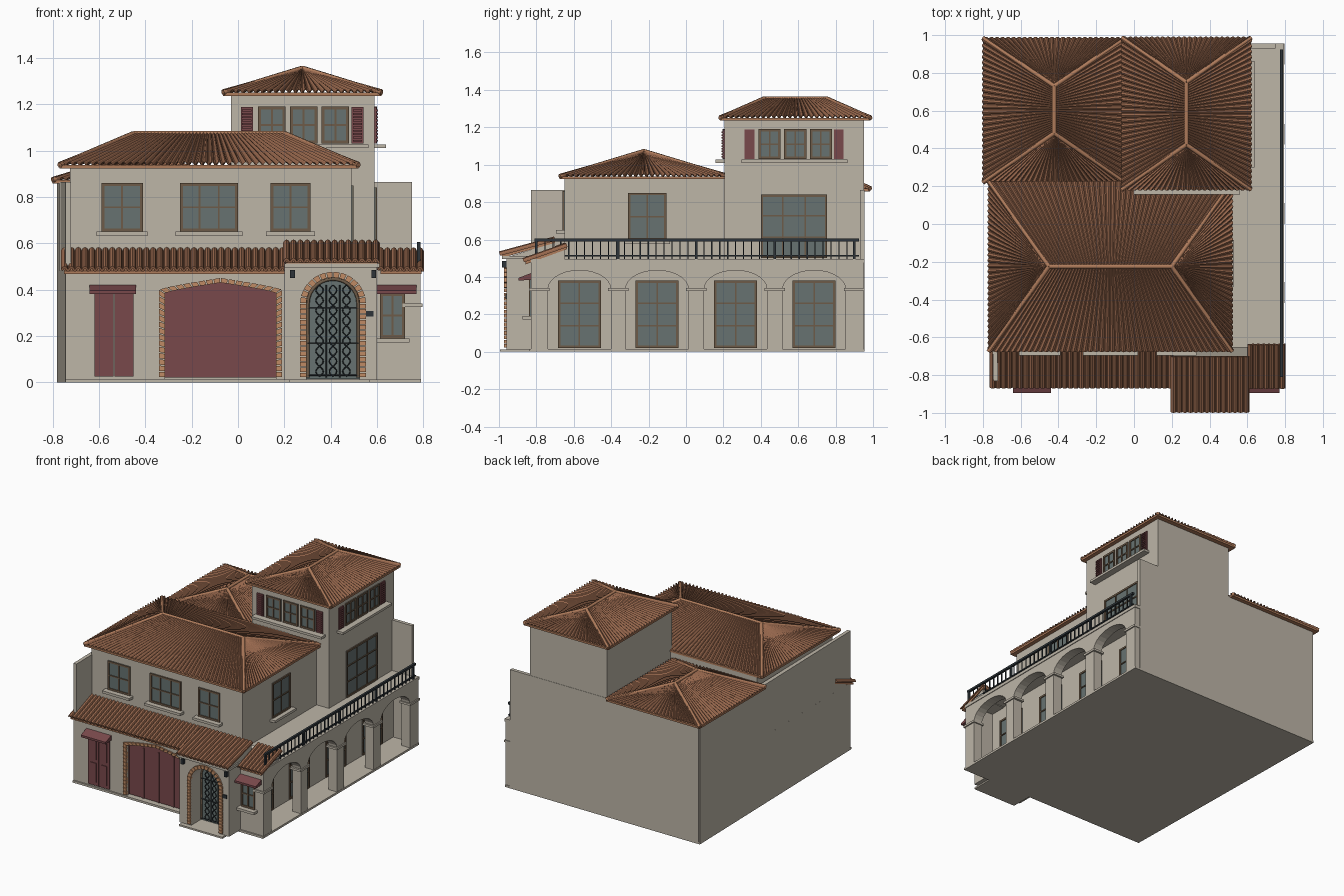
import bpy, bmesh, math
from mathutils import Vector

if "Cube" in bpy.data.objects:
    bpy.data.objects.remove(bpy.data.objects["Cube"])


def material(name, *rgb):
    m = bpy.data.materials.new(name)
    m.use_nodes = True
    m.diffuse_color = (*rgb, 1)
    m.node_tree.nodes["Principled BSDF"].inputs["Base Color"].default_value = (*rgb, 1)
    return m


STUCCO = material("warm stucco", .51, .465, .39)
TILE = material("terracotta tile", .33, .145, .078)
CAP = material("pale terracotta", .43, .2, .105)
RED = material("dark red wood", .19, .065, .07)
GLASS = material("grey glass", .135, .17, .165)
FRAME = material("brown frame", .155, .105, .065)
IRON = material("black iron", .026, .034, .04)
BRICK = material("orange brick", .53, .26, .13)


def finish(name, bm, mat):
    bmesh.ops.recalc_face_normals(bm, faces=bm.faces)
    mesh = bpy.data.meshes.new(name)
    bm.to_mesh(mesh)
    bm.free()
    mesh.materials.append(mat)
    ob = bpy.data.objects.new(name, mesh)
    bpy.context.collection.objects.link(ob)
    return ob


def add_prism(bm, pts, axis, a, b):
    place = {"x": lambda u, v, w: (w, u, v), "y": lambda u, v, w: (u, w, v),
             "z": lambda u, v, w: (u, v, w)}[axis]
    lo = [bm.verts.new(place(u, v, a)) for u, v in pts]
    hi = [bm.verts.new(place(u, v, b)) for u, v in pts]
    bm.faces.new(lo)
    bm.faces.new(hi)
    for i in range(len(pts)):
        j = (i + 1) % len(pts)
        bm.faces.new((lo[i], lo[j], hi[j], hi[i]))


def prism(name, pts, axis, a, b, mat):
    bm = bmesh.new()
    add_prism(bm, pts, axis, a, b)
    return finish(name, bm, mat)


def boxes(name, items, mat):
    bm = bmesh.new()
    for x0, x1, y0, y1, z0, z1 in items:
        add_prism(bm, [(x0, y0), (x1, y0), (x1, y1), (x0, y1)], "z", z0, z1)
    return finish(name, bm, mat)


def on_wall(side, p, u0, u1, z0, z1, d0, d1):
    """Box extents on a front (-y) or right (+x) wall at plane p, d outward."""
    if side == "front":
        return (u0, u1, p - d1, p - d0, z0, z1)
    return (p + d0, p + d1, u0, u1, z0, z1)


def rod(name, paths, radius, mat):
    cu = bpy.data.curves.new(name, "CURVE")
    cu.dimensions = "3D"
    cu.bevel_depth, cu.bevel_resolution, cu.use_fill_caps = radius, 1, True
    for path in paths:
        s = cu.splines.new("POLY")
        s.points.add(len(path) - 1)
        for q, co in zip(s.points, path):
            q.co = (*co, 1)
    cu.materials.append(mat)
    ob = bpy.data.objects.new(name, cu)
    bpy.context.collection.objects.link(ob)


def window(name, side, p, u0, u1, z0, z1, cols, rows, sill=0):
    f, m = .013, .004
    boxes(name + "_glass", [on_wall(side, p, u0, u1, z0, z1, -.01, .003)], GLASS)
    bars = [(u0, u0 + f, z0, z1), (u1 - f, u1, z0, z1), (u0, u1, z0, z0 + f), (u0, u1, z1 - f, z1)]
    for i in range(1, cols):
        c = u0 + (u1 - u0) * i / cols
        bars.append((c - m, c + m, z0 + f, z1 - f))
    for i in range(1, rows):
        c = z0 + (z1 - z0) * i / rows
        bars.append((u0 + f, u1 - f, c - m, c + m))
    boxes(name + "_frame", [on_wall(side, p, *b, 0, .009) for b in bars], FRAME)
    if sill:
        boxes(name + "_sill", [on_wall(side, p, u0 - .02, u1 + .02, z0 - .018, z0, 0, sill)], STUCCO)


def tiles(name, e0, e1, r0, r1, n, amp=.014):
    """Barrel tiles running from the eave e0-e1 to the ridge r0-r1."""
    e0, e1, r0, r1 = map(Vector, (e0, e1, r0, r1))
    up = (e1 - e0).cross((r0 + r1) / 2 - e0).normalized()
    if up.z < 0:
        up = -up
    taper = max(.35, min(1, (r1 - r0).length / (e1 - e0).length))
    bm, last = bmesh.new(), None
    for k in range(5 * n + 1):
        t, h = k / (5 * n), (0, .75, 1, .75, 0)[k % 5] * amp
        pair = [bm.verts.new(e0.lerp(e1, t) + up * h), bm.verts.new(r0.lerp(r1, t) + up * h * taper)]
        if last:
            bm.faces.new((last[0], pair[0], pair[1], last[1]))
        last = pair
    return finish(name, bm, TILE)


def hip_roof(name, x0, x1, y0, y1, z0, z1, axis, a, b):
    c = [(x0, y0, z0), (x1, y0, z0), (x1, y1, z0), (x0, y1, z0)]
    if axis == "x":
        p, q = (a, (y0 + y1) / 2, z1), (b, (y0 + y1) / 2, z1)
        tops = [(p, q), (q, q), (q, p), (p, p)]
    else:
        p, q = ((x0 + x1) / 2, a, z1), ((x0 + x1) / 2, b, z1)
        tops = [(p, p), (p, q), (q, q), (q, p)]
    for i, word in enumerate(("front", "right", "back", "left")):
        e0, e1 = c[i], c[(i + 1) % 4]
        n = round((Vector(e1) - Vector(e0)).length / .029)
        tiles(f"{name}_{word}_tiles", e0, e1, *tops[i], n)
    boxes(name + "_eave", [(x0, x1, y0, y1, z0 - .014, z0)], CAP)
    ends = [p, q, q, p] if axis == "x" else [p, p, q, q]
    rod(name + "_ridge_caps", [(p, q)] + list(zip(c, ends)), .012, CAP)


def shed_roof(name, x0, x1, y0, y1, z0, z1):
    ob = tiles(name + "_tiles", (x0, y0, z0), (x1, y0, z0), (x0, y1, z1), (x1, y1, z1), round((x1 - x0) / .029))
    mod = ob.modifiers.new("thickness", "SOLIDIFY")
    mod.thickness, mod.offset = .01, 0
    prism(name + "_underside", [(y0 + .01, z0 - .016), (y0 + .01, z0 - .002), (y1, z1 - .002), (y1, z1 - .016)],
          "x", x0 + .01, x1 - .01, CAP)


def arch(c, half, spring, rise, steps=14):
    return [(c - half * math.cos(math.pi * i / steps), spring + rise * math.sin(math.pi * i / steps))
            for i in range(steps + 1)]


def brick_trim(name, inner, outer, y0, y1):
    bm = bmesh.new()
    for i in range(len(inner) - 1):
        a, b, c, d = map(Vector, (inner[i], inner[i + 1], outer[i + 1], outer[i]))
        add_prism(bm, [a.lerp(b, .08), a.lerp(b, .92), d.lerp(c, .92), d.lerp(c, .08)], "y", y0, y1)
    finish(name, bm, BRICK)


def jambs(path, z0, n):
    """Add evenly stepped vertical legs to an arch path."""
    (xa, za), (xb, zb) = path[0], path[-1]
    left = [(xa, z0 + (za - z0) * i / n) for i in range(n)]
    right = [(xb, zb + (z0 - zb) * i / n) for i in range(1, n + 1)]
    return left + path + right


# Ground floor body, base slab and steps
prism("base_slab", [(-.745, -.84), (.79, -.84), (.79, .955), (-.78, .955)], "z", 0, .015, STUCCO)
boxes("porch_step", [(.22, .57, -.995, -.83, 0, .012)], STUCCO)
prism("ground_floor", [(-.746, -.79), (.6, -.79), (.6, .95), (-.78, .95)], "z", .01, .49, STUCCO)
prism("left_party_wall", [(-.745, -.83), (-.72, -.83), (-.745, .95), (-.78, .95)], "z", .01, .865, STUCCO)
boxes("back_wall", [(-.77, .75, .93, .955, .01, .865)], STUCCO)

# Front wall with garage opening
def garage_path(half, spring, rise, n=8):
    side = [(half * (1 - i / n), spring + rise * (i / n) ** .8) for i in range(n + 1)]
    return [(-.075 - u, z) for u, z in side] + [(-.075 + u, z) for u, z in side[-2::-1]]

g_in, g_out = garage_path(.24, .385, .045), garage_path(.265, .4, .05)
prism("front_wall", [(-.745, .01)] + [(-.315, .01)] + g_in + [(.165, .01), (.6, .01), (.6, .49), (-.745, .49)],
      "y", -.83, -.79, STUCCO)
brick_trim("garage_brick_trim", jambs(g_in, .02, 14), jambs(g_out, .02, 14), -.84, -.815)
prism("garage_door", [(-.315, .02)] + g_in + [(.165, .02)], "y", -.806, -.785, RED)
boxes("garage_door_rails", [(-.315 + .12 * i - .006, -.315 + .12 * i + .006, -.812, -.8, .02, .385)
                            for i in range(5)], RED)

# Side door and awnings
boxes("side_door", [(-.62, -.538, -.838, -.82, .025, .38), (-.532, -.45, -.838, -.82, .025, .38)], RED)
boxes("side_door_panels", [(x, x + .045, -.843, -.83, z, z + .14) for x in (-.6, -.514) for z in (.05, .215)], RED)
for name, xa, xb in (("left", -.64, -.44), ("right", .59, .77)):
    prism(name + "_awning", [(-.895, .38), (-.895, .395), (-.83, .42), (-.83, .385)], "x", xa, xb, RED)

# Entrance porch
p_in, p_out = arch(.41, .115, .34, .112), arch(.41, .142, .34, .137)
prism("porch_wall", [(.2, .01), (.295, .01)] + p_in + [(.525, .01), (.6, .01), (.6, .5), (.2, .5)],
      "y", -.96, -.83, STUCCO)
brick_trim("porch_brick_trim", jambs(p_in, .02, 14), jambs(p_out, .02, 14), -.972, -.95)
prism("entrance_glass", [(.295, .015)] + p_in + [(.525, .015)], "y", -.85, -.828, GLASS)
rod("entrance_frame", [[(x, -.852, z) for x, z in jambs(arch(.41, .108, .34, .105), .02, 2)]], .007, FRAME)
scroll = [[(c + s * .016 * math.sin(i * math.pi / 6), -.858, .025 + i * .0073) for i in range(55)]
          for c in (.352, .41, .468) for s in (-1, 1)]
rod("entrance_grille", scroll + [[(x, -.856, .02), (x, -.856, .42)] for x in (.381, .439)]
    + [[(.3, -.856, z), (.52, -.856, z)] for z in (.03, .17, .32)], .003, IRON)
boxes("porch_beam", [(.2, .61, -.985, -.83, .495, .512)], STUCCO)
boxes("porch_lanterns", [(x - .01, x + .01, -.985, -.96, .45, .485) for x in (.235, .585)], IRON)
boxes("wall_plaque", [(.547, .585, -.966, -.958, .283, .308)], IRON)
prism("porch_gable", [(-.96, .49), (-.7, .49), (-.7, .585), (-.96, .505)], "x", .21, .6, STUCCO)

# Tiled sheds over the front
shed_roof("front_shed", -.76, .21, -.865, -.645, .483, .565)
shed_roof("right_shed", .605, .802, -.868, -.635, .483, .565)
shed_roof("porch_shed", .198, .612, -.995, -.7, .518, .598)
prism("front_shed_wedge", [(-.83, .47), (-.65, .47), (-.65, .55), (-.83, .483)], "x", -.72, .6, STUCCO)
prism("right_shed_wedge", [(-.83, .47), (-.65, .47), (-.65, .55), (-.83, .483)], "x", .6, .785, STUCCO)

# Side gallery with arches
centres = [-.57, -.155, .265, .685]
outline = [(-.83, .01)]
for c in centres:
    outline += [(c - .168, .01)] + arch(c, .168, .335, .1) + [(c + .168, .01)]
outline += [(.95, .01), (.95, .49), (-.83, .49)]
prism("gallery_arcade", outline, "x", .72, .788, STUCCO)
boxes("gallery_front_wall", [(.59, .788, -.83, -.77, .01, .49)], STUCCO)
boxes("gallery_deck", [(.49, .793, -.83, .955, .475, .497)], STUCCO)
edges = [-.785] + [(a + b) / 2 for a, b in zip(centres, centres[1:])] + [.9]
boxes("pier_capitals", [(.71, .797, e - .055, e + .055, .325, .34) for e in edges], STUCCO)
for i, c in enumerate(centres):
    window(f"gallery_window_{i + 1}", "right", .6, c - .115, c + .115, .02, .38, 2, 3)
window("right_front_window", "front", -.83, .612, .72, .19, .385, 2, 2, .045)

# Balcony railing
boxes("balcony_railing", [(.772, .788, -.81, .925, .59, .605), (.775, .785, -.81, .925, .51, .518)]
      + [(.777, .783, y, y + .006, .495, .595) for y in [-.8 + .0425 * i for i in range(41)]]
      + [(.773, .787, e - .007, e + .007, .495, .6) for e in edges[1:] + [-.8]], IRON)

# Upper front block
boxes("upper_front_block", [(-.725, .49, -.65, .22, .48, .925)], STUCCO)
for i, (a, b, n) in enumerate(((-.59, -.41, 2), (-.25, 0, 3), (.14, .312, 2))):
    window(f"upper_window_{i + 1}", "front", -.65, a, b, .65, .86, n, 2, .045)
window("upper_side_window", "right", .49, -.31, -.105, .595, .85, 2, 2, .04)
hip_roof("front_roof", -.77, .52, -.675, .225, .937, 1.073, "x", -.45, .2)

# Rear block and tower
boxes("rear_block", [(-.77, -.03, .22, .95, .48, .865)], STUCCO)
hip_roof("rear_roof", -.8, -.045, .22, .985, .872, .995, "y", .48, .73)
boxes("tower", [(-.03, .59, .205, .953, .48, 1.24)], STUCCO)
hip_roof("tower_roof", -.065, .62, .182, .987, 1.25, 1.355, "y", .42, .75)
window("balcony_door", "right", .59, .4, .755, .5, .84, 3, 3)


# Tower windows with louvred shutters
def tower_windows(side, p, start):
    for i in range(3):
        u = start + .075 + .137 * i
        window(f"tower_{side}_window_{i + 1}", side, p, u, u + .118, 1.03, 1.19, 2, 2)
    shutters = []
    for u in (start, start + .478):
        shutters.append(on_wall(side, p, u, u + .052, 1.03, 1.187, 0, .008))
        shutters += [on_wall(side, p, u + .006, u + .046, z, z + .008, 0, .015)
                     for z in [1.038 + .0145 * k for k in range(10)]]
    boxes(f"tower_{side}_shutters", shutters, RED)
    boxes(f"tower_{side}_sill", [on_wall(side, p, start - .015, start + .55, 1.01, 1.027, 0, .048)], STUCCO)


tower_windows("front", .205, .012)
tower_windows("right", .59, .313)
